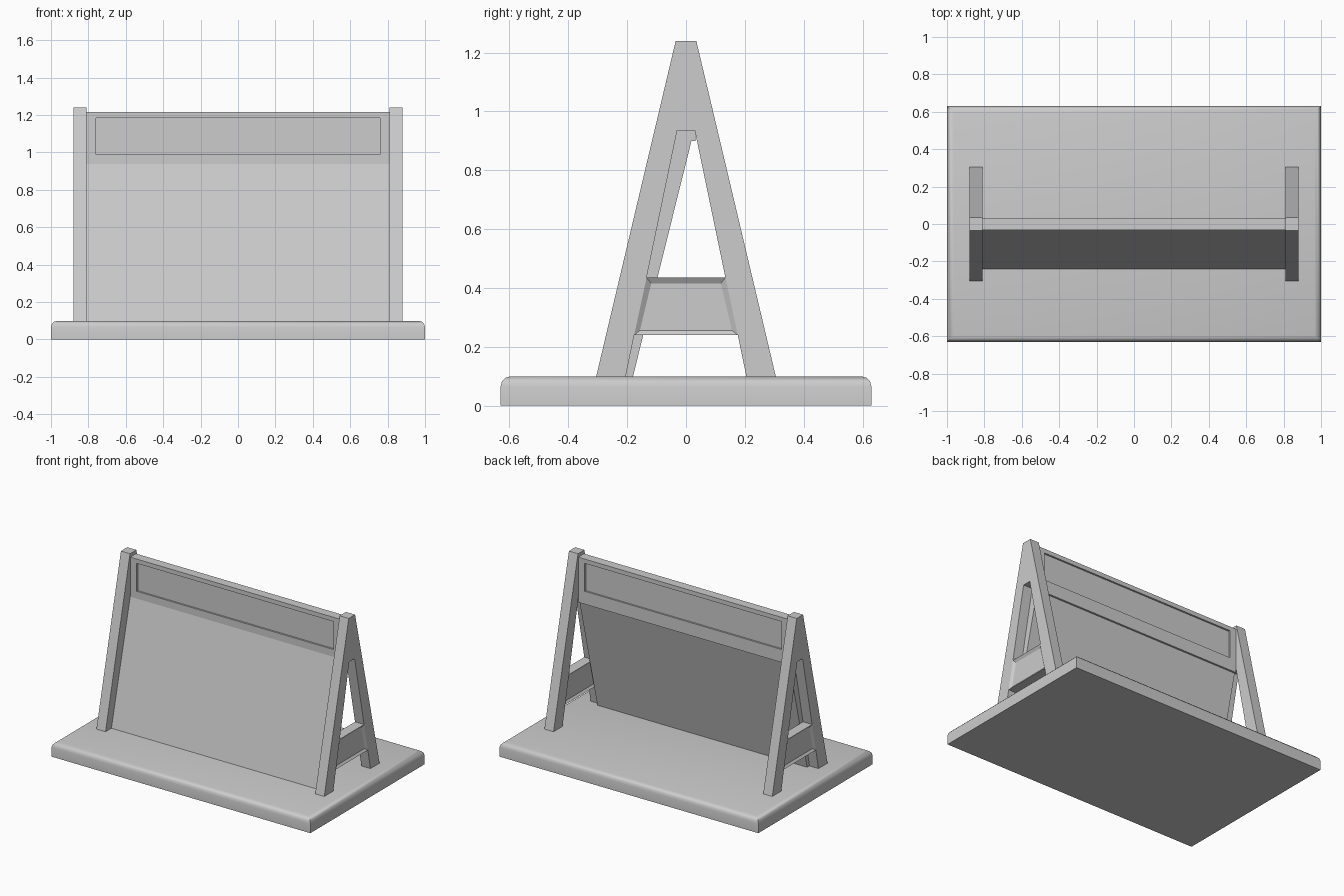
import bpy, bmesh
from math import copysign, radians
from mathutils import Vector

cube = bpy.data.objects.get("Cube")
if cube:
    bpy.data.objects.remove(cube, do_unlink=True)

GREY = (0.604, 0.604, 0.604, 1)
grey = bpy.data.materials.new("plain_grey")
grey.use_nodes = True
grey.diffuse_color = GREY
grey.node_tree.nodes["Principled BSDF"].inputs["Base Color"].default_value = GREY


def finish(bm, name):
    bmesh.ops.recalc_face_normals(bm, faces=bm.faces)
    mesh = bpy.data.meshes.new(name)
    bm.to_mesh(mesh)
    bm.free()
    mesh.materials.append(grey)
    obj = bpy.data.objects.new(name, mesh)
    bpy.context.collection.objects.link(obj)
    return obj


def prism(polygons, x0, x1):
    """Extrude side-view polygons of (y, z) points from x0 to x1."""
    bm = bmesh.new()
    verts = {}
    for poly in polygons:
        for p in poly:
            if p not in verts:
                verts[p] = bm.verts.new((x0, *p))
        bm.faces.new([verts[p] for p in poly])
    bmesh.ops.recalc_face_normals(bm, faces=bm.faces)
    geom = bmesh.ops.extrude_face_region(bm, geom=bm.faces[:], use_keep_orig=True)["geom"]
    moved = [g for g in geom if isinstance(g, bmesh.types.BMVert)]
    bmesh.ops.translate(bm, verts=moved, vec=(x1 - x0, 0, 0))
    bmesh.ops.recalc_face_normals(bm, faces=bm.faces)
    return bm


def rectangle(y, z0, z1):
    return [(-y, z0), (y, z0), (y, z1), (-y, z1)]


# Base slab with a rounded top rim
bm = prism([rectangle(0.63, 0, 0.1)], -1, 1)
rim = [e for e in bm.edges if all(v.co.z > 0.09 for v in e.verts)]
bmesh.ops.bevel(bm, geom=rim, offset=0.035, segments=3, profile=0.5, affect='EDGES')
base = finish(bm, "base_slab")
bpy.ops.object.select_all(action='DESELECT')
base.select_set(True)
bpy.context.view_layer.objects.active = base
bpy.ops.object.shade_smooth_by_angle(angle=radians(35))

# A-shaped end frames: two legs, a crossbar and a joined head
half = [(0.305, 0.1), (0.205, 0.1), (0.176, 0.24), (0.134, 0.435), (0.03, 0.935), (0.035, 1.24)]
other = [(-y, z) for y, z in half]
crossbar = [half[2], half[3], other[3], other[2]]
head = [half[4], half[5], other[5], other[4]]
for side, name in ((1, "left_end_frame"), (-1, "right_end_frame")):
    bm = prism([half, other, crossbar, head], side * 0.81, side * 0.88)
    # Shallow sloped recess in the crossbar
    for f in bm.faces[:]:
        c = f.calc_center_median()
        if abs(f.normal.x) > 0.9 and abs(c.y) < 0.01 and c.z < 0.5:
            bmesh.ops.inset_region(bm, faces=[f], thickness=0.025, depth=-0.012)
    finish(bm, name)

# Leaning front panel
panel = [(-0.24, 0.1), (-0.18, 0.1), (0.026, 0.93), (-0.03, 0.947)]
finish(prism([panel], -0.81, 0.81), "leaning_panel")

# Header board with a framed recess on front and back
bm = prism([rectangle(0.032, 0.9, 1.215)], -0.81, 0.81)
for f in [f for f in bm.faces if abs(f.normal.y) > 0.9]:
    inward = -f.normal.copy()
    bmesh.ops.inset_region(bm, faces=[f], thickness=0.03)
    for v in f.verts:
        v.co.x = copysign(0.76, v.co.x)
        v.co.z = 1.185 if v.co.z > 1.05 else 0.99
    sunk = bmesh.ops.extrude_discrete_faces(bm, faces=[f])["faces"][0]
    bmesh.ops.translate(bm, verts=sunk.verts[:], vec=Vector(inward) * 0.012)
finish(bm, "header_board")
